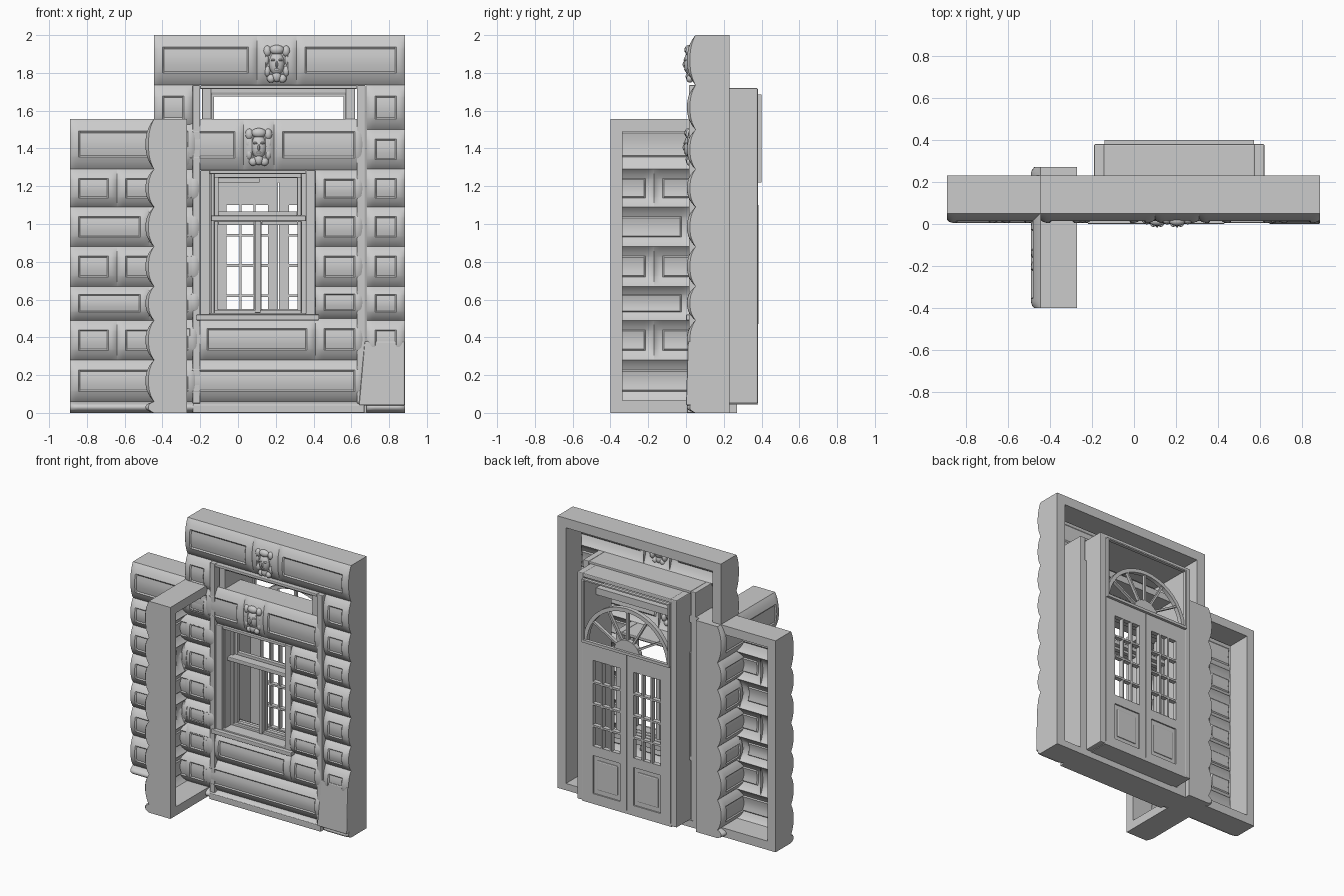
import bpy, bmesh, math
from mathutils import Vector, Matrix

if "Cube" in bpy.data.objects:
    bpy.data.objects.remove(bpy.data.objects["Cube"])


def finish(name, bm, smooth=None, bevel=0):
    me = bpy.data.meshes.new(name)
    bm.to_mesh(me)
    bm.free()
    ob = bpy.data.objects.new(name, me)
    bpy.context.collection.objects.link(ob)
    if bevel:
        m = ob.modifiers.new("bevel", 'BEVEL')
        m.width = bevel
        m.segments = 2
    if smooth:
        bpy.ops.object.select_all(action='DESELECT')
        ob.select_set(True)
        bpy.context.view_layer.objects.active = ob
        bpy.ops.object.shade_smooth_by_angle(angle=math.radians(smooth))
    return ob


def add_box(bm, x0, x1, y0, y1, z0, z1):
    m = Matrix.Translation(((x0 + x1) / 2, (y0 + y1) / 2, (z0 + z1) / 2))
    m = m @ Matrix.Diagonal((x1 - x0, y1 - y0, z1 - z0, 1))
    bmesh.ops.create_cube(bm, size=1, matrix=m)


def boxes(name, items, bevel=0):
    bm = bmesh.new()
    for b in items:
        add_box(bm, *b)
    return finish(name, bm, bevel=bevel)


def ring(x0, x1, y0, y1, z0, z1, side, top=None, bottom=None):
    """Four bars of a rectangular frame facing y."""
    top = side if top is None else top
    bottom = side if bottom is None else bottom
    return [(x0, x0 + side, y0, y1, z0, z1), (x1 - side, x1, y0, y1, z0, z1),
            (x0 + side, x1 - side, y0, y1, z1 - top, z1),
            (x0 + side, x1 - side, y0, y1, z0, z0 + bottom)]


def add_stone(bm, u0, u1, z0, z1, place, flip=False, depth=0.045):
    """One pillowed block with a sunken field, as a sheet."""
    off = [(0, 0), (0, .65), (.012, .88), (.03, 1), (.045, 1), (.053, 1)]
    cols = [(u0 + o, f) for o, f in off] + [((u0 + u1) / 2, 1)]
    cols += [(u1 - o, f) for o, f in reversed(off)]
    ts = [-1, -.95, -.85, -.7, -.52, -.45, -.2, 0, .2, .45, .52, .7, .85, .95, 1]
    tall = z1 - z0 > .1
    grid = []
    for i, (u, f) in enumerate(cols):
        line = []
        for t in ts:
            d = depth * f * (1 - abs(t) ** 2.4)
            if tall and 5 <= i <= len(cols) - 6 and abs(t) < .5:
                d -= .009
            line.append(bm.verts.new(place(u, d, (z0 + z1) / 2 + t * (z1 - z0) / 2)))
        grid.append(line)
    for i in range(len(cols) - 1):
        for j in range(len(ts) - 1):
            q = [grid[i][j], grid[i + 1][j], grid[i + 1][j + 1], grid[i][j + 1]]
            bm.faces.new(q[::-1] if flip else q)


def masonry(name, blocks, place, flip=False):
    bm = bmesh.new()
    for b in blocks:
        add_stone(bm, *b, place, flip)
    return finish(name, bm, smooth=35)


def front(u, d, z):
    return (u, .05 - d, z)


def wing(u, d, z):
    return (-.445 - d, u, z)


COURSES = [0, .06, .28, .49, .67, .88, 1.09, 1.29, 1.555]


def courses(u0, u1, zs, joints=None):
    """Stacked blocks, split by alternating joints if given."""
    out = []
    for k in range(len(zs) - 1):
        cuts = [u0, u1]
        if joints and 2 <= k <= 6:
            cuts = [u0, joints[k % 2], u1]
        out += [(a, b, zs[k], zs[k + 1]) for a, b in zip(cuts, cuts[1:])]
    return out


# hollow panel frames, open at the back
boxes("side_panel_frame", ring(-.89, -.22, .05, .23, 0, 1.555, .065))
boxes("window_panel_frame", ring(-.445, .665, .05, .23, 0, 1.555, .05))
boxes("door_panel_frame", ring(-.445, .885, .05, .23, 0, 2, .07, .07, .05))
boxes("wing_frame", [(-.445, -.27, -.4, -.335, 0, 1.555), (-.445, -.27, .205, .27, 0, 1.555),
                     (-.445, -.27, -.335, .205, 0, .065), (-.445, -.27, -.335, .205, 1.49, 1.555)])

# stone facings
masonry("side_panel_stones", courses(-.89, -.22, COURSES, (-.64, -.47)), front)
masonry("wing_stones", courses(-.4, .27, COURSES, (-.17, .02)), wing, True)
below = [(-.445, .665, 0, .06), (-.445, .665, .06, .28),
         (-.445, -.21, .28, .5), (-.21, .41, .28, .5), (.41, .665, .28, .5)]
jamb_z = [.5, .67, .88, 1.09, 1.285]
band = [(-.445, .03, 1.285, 1.555), (.03, .19, 1.285, 1.555), (.19, .665, 1.285, 1.555)]
masonry("window_panel_stones", below + band + courses(-.445, -.2, jamb_z)
        + courses(.41, .665, jamb_z), front)
door_z = COURSES[:8] + [1.5, 1.735]
top_band = [(-.445, .1, 1.735, 2), (.1, .31, 1.735, 2), (.31, .885, 1.735, 2)]
masonry("door_panel_stones", top_band + courses(-.445, -.24, door_z)
        + courses(.68, .885, door_z), front)

# flared foot block and plinth
bm = bmesh.new()
add_box(bm, .64, .885, .0, .06, .04, .38)
for v in bm.verts:
    if v.co.z > .2:
        v.co.x = max(v.co.x, .67)
        v.co.y += .01 if v.co.y < .03 else 0
finish("foot_block", bm, bevel=.008)
boxes("plinth", [(-.24, .67, .005, .06, 0, .045)], bevel=.006)

# carved keystone masks
def mask(name, cx, cz):
    bm = bmesh.new()
    parts = [(0, .018, 0, .042, .03, .062), (0, .0, -.005, .008, .018, .022),
             (0, .018, -.068, .024, .02, .03), (0, .005, -.032, .018, .016, .008),
             (0, .015, .072, .04, .024, .026)]
    for s in (-1, 1):
        parts += [(s * .018, .0, .018, .014, .014, .007), (s * .05, .02, .065, .022, .022, .03),
                  (s * .056, .025, .02, .016, .02, .035), (s * .05, .025, -.04, .018, .02, .03),
                  (s * .03, .02, -.08, .022, .018, .022)]
    for x, y, z, a, b, c in parts:
        m = Matrix.Translation((cx + x, y, cz + z)) @ Matrix.Diagonal((a, b, c, 1))
        bmesh.ops.create_uvsphere(bm, u_segments=12, v_segments=8, radius=1, matrix=m)
    finish(name, bm, smooth=50)


mask("upper_keystone_mask", .205, 1.85)
mask("lower_keystone_mask", .11, 1.41)

# window: reveal, casing, sill, transom and casements
boxes("window_reveal", ring(-.2, .41, .03, .23, .5, 1.285, .05, .02, .03), .004)
boxes("window_inner_frame", ring(-.15, .36, .12, .2, .52, 1.27, .025), .004)
boxes("window_sill", [(-.22, .43, .0, .23, .49, .52)], .005)
boxes("window_transom", [(-.15, .36, .08, .2, 1.015, 1.045)], .005)
boxes("upper_sash", ring(-.125, .335, .14, .17, 1.045, 1.265, .022), .003)
for tag, a, b in (("left", -.125, .105), ("right", .105, .335)):
    boxes(tag + "_casement", ring(a, b, .14, .17, .53, 1.015, .02), .003)
boxes("window_center_post", [(.09, .12, .11, .18, .53, 1.015)], .004)

# door casing and projecting box
boxes("door_casing", [(-.24, -.2, .015, .23, .05, 1.735), (.63, .675, .015, .23, .05, 1.735),
                      (-.2, .63, .015, .23, 1.715, 1.735)], .004)
boxes("door_box", [(-.19, -.14, .05, .38, .05, 1.72), (.57, .62, .05, .38, .05, 1.72),
                   (-.145, .575, .05, .38, 1.69, 1.72)], .006)
boxes("door_threshold", [(-.15, .58, .05, .38, .045, .07)])
boxes("fanlight_frame", ring(-.14, .57, .375, .4, 1.22, 1.685, .012, .01, .02))

# double door leaves, mirrored about the meeting line
CX = .215
for tag, s in (("left", -1), ("right", 1)):
    def bar(a, b, y0, y1, z0, z1):
        xs = sorted((CX + s * a, CX + s * b))
        return (xs[0], xs[1], y0, y1, z0, z1)
    boxes(tag + "_door_leaf", [
        bar(.002, .055, .345, .38, .06, 1.22), bar(.275, .357, .345, .38, .06, 1.22),
        bar(.055, .275, .345, .38, 1.1, 1.22), bar(.055, .275, .345, .38, .4, .47),
        bar(.055, .275, .345, .38, .06, .12), bar(.055, .275, .352, .37, .12, .4)])
    boxes(tag + "_door_raised_panel", [bar(.08, .25, .348, .376, .15, .37)], .008)
    boxes(tag + "_door_muntins",
          [bar(u - .006, u + .006, .35, .384, .47, 1.1) for u in (.128, .202)]
          + [bar(.055, .275, .35, .384, z - .007, z + .007) for z in (.62, .78, .94)])


# fanlight: arch, hub and spokes
def half_ring(name, inner, outer, y0, y1, cz, n=20):
    bm = bmesh.new()
    prev = None
    for i in range(n + 1):
        a = math.pi * i / n
        sec = [bm.verts.new((CX + r[0] * math.cos(a), y, cz + r[1] * math.sin(a)))
               for r, y in ((inner, y0), (outer, y0), (outer, y1), (inner, y1))]
        if prev:
            for k in range(4):
                bm.faces.new((prev[k], sec[k], sec[(k + 1) % 4], prev[(k + 1) % 4]))
        else:
            first = sec
        prev = sec
    bm.faces.new(first)
    bm.faces.new(prev[::-1])
    bmesh.ops.recalc_face_normals(bm, faces=bm.faces)
    finish(name, bm, smooth=35)


half_ring("fanlight_arch", (.325, .305), (.353, .333), .35, .382, 1.22)
half_ring("fanlight_hub", (.001, .001), (.105, .1), .35, .382, 1.22)
bm = bmesh.new()
for i in range(1, 6):
    a = math.pi * i / 6
    m = Matrix.Translation((CX, .366, 1.22)) @ Matrix.Rotation(-a, 4, 'Y')
    m = m @ Matrix.Translation((.205, 0, 0)) @ Matrix.Diagonal((.23, .024, .014, 1))
    bmesh.ops.create_cube(bm, size=1, matrix=m)
finish("fanlight_spokes", bm)
